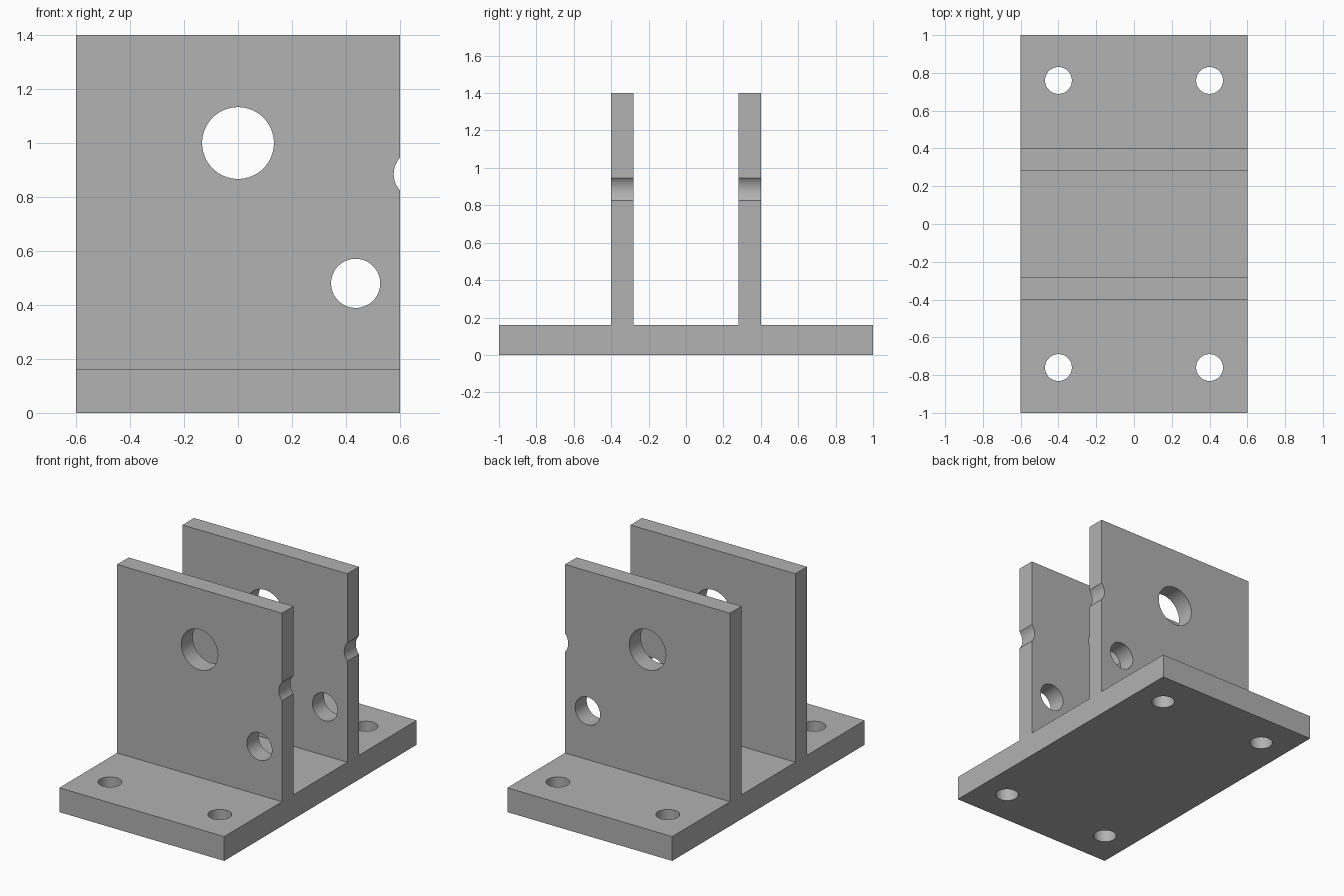
import bpy, bmesh
from math import radians
from mathutils import Vector

cube = bpy.data.objects.get("Cube")
if cube:
    bpy.data.objects.remove(cube, do_unlink=True)

HALF_WIDTH, HALF_LENGTH = 0.6, 1.0
BASE_TOP, HEIGHT = 0.16, 1.4
INNER, OUTER = 0.28, 0.4

# Single painted metal colour
metal = bpy.data.materials.new("plain_grey_metal")
grey = (0.445, 0.445, 0.445, 1)
metal.diffuse_color = grey
metal.use_nodes = True
metal.node_tree.nodes["Principled BSDF"].inputs["Base Color"].default_value = grey


def link_mesh(name, bm):
    bmesh.ops.recalc_face_normals(bm, faces=bm.faces)
    mesh = bpy.data.meshes.new(name)
    bm.to_mesh(mesh)
    bm.free()
    mesh.materials.append(metal)
    obj = bpy.data.objects.new(name, mesh)
    bpy.context.collection.objects.link(obj)
    return obj


def drill(body, location, radius, depth, along_y=False):
    """Cut a round hole through the body."""
    bpy.ops.mesh.primitive_cylinder_add(
        vertices=64, radius=radius, depth=depth, location=location,
        rotation=(radians(90) if along_y else 0, 0, 0))
    cutter = bpy.context.object
    cutter.name = "hole_cutter"
    cutter.hide_render = True
    cutter.data.materials.append(metal)
    bpy.context.view_layer.objects.active = body
    mod = body.modifiers.new("hole", 'BOOLEAN')
    mod.operation = 'DIFFERENCE'
    mod.solver = 'EXACT'
    mod.object = cutter
    bpy.ops.object.modifier_apply(modifier=mod.name)
    bpy.data.objects.remove(cutter, do_unlink=True)


# Bracket body: base and two uprights as one extruded side profile
half = [(INNER, BASE_TOP), (INNER, HEIGHT), (OUTER, HEIGHT),
        (OUTER, BASE_TOP), (HALF_LENGTH, BASE_TOP), (HALF_LENGTH, 0)]
profile = half + [(-y, z) for y, z in reversed(half)]
bm = bmesh.new()
face = bm.faces.new([bm.verts.new((-HALF_WIDTH, y, z)) for y, z in profile])
side = bmesh.ops.extrude_face_region(bm, geom=[face])["geom"]
bmesh.ops.translate(bm, vec=Vector((2 * HALF_WIDTH, 0, 0)),
                    verts=[v for v in side if isinstance(v, bmesh.types.BMVert)])
body = link_mesh("bracket_body", bm)

# Pivot hole, pin hole and edge notch through both uprights
for x, z, radius in [(0, 1.0, 0.133), (0.436, 0.48, 0.091), (0.667, 0.885, 0.09)]:
    drill(body, (x, 0, z), radius, 1.2, along_y=True)

# Mounting holes in the base corners
for x in (-0.4, 0.4):
    for y in (-0.76, 0.76):
        drill(body, (x, y, BASE_TOP / 2), 0.071, 0.5)

# Smooth hole walls, crisp edges
bpy.ops.object.select_all(action='DESELECT')
body.select_set(True)
bpy.context.view_layer.objects.active = body
bpy.ops.object.shade_smooth_by_angle(angle=radians(30))
